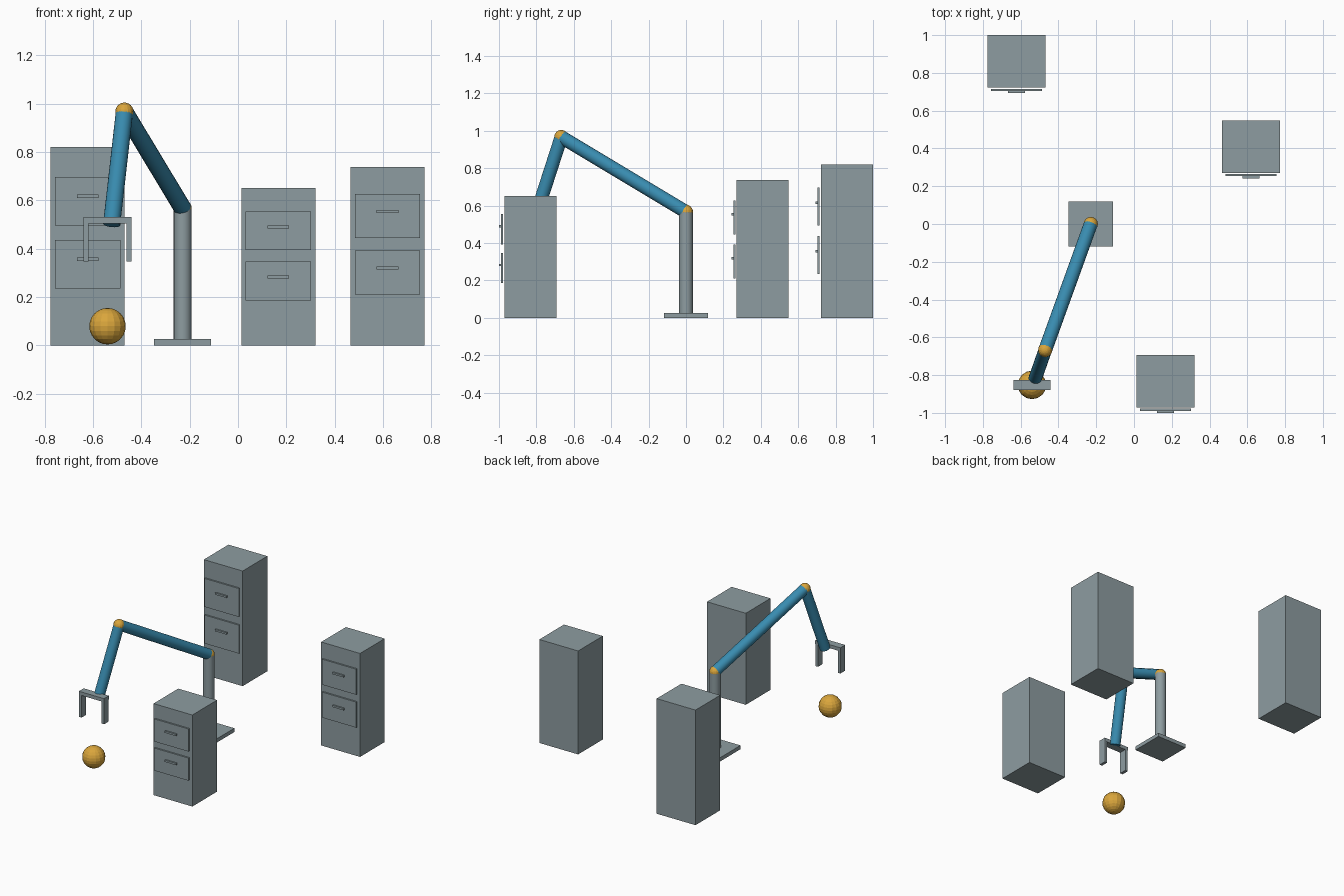
import bpy
from mathutils import Vector

if "Cube" in bpy.data.objects:
    bpy.data.objects.remove(bpy.data.objects["Cube"])


def material(name, rgb):
    m = bpy.data.materials.new(name)
    m.diffuse_color = (*rgb, 1.0)
    m.use_nodes = True
    m.node_tree.nodes["Principled BSDF"].inputs["Base Color"].default_value = m.diffuse_color
    return m


GREY = material("steel grey", (0.27, 0.335, 0.355))
BLUE = material("arm blue", (0.04, 0.26, 0.43))
GOLD = material("joint gold", (0.70, 0.38, 0.045))


def finish(name, mat, smooth=False):
    ob = bpy.context.object
    ob.name = name
    ob.data.materials.append(mat)
    if smooth:
        bpy.ops.object.shade_smooth_by_angle()
    return ob


def box(name, lo, hi, mat=GREY):
    lo, hi = Vector(lo), Vector(hi)
    bpy.ops.mesh.primitive_cube_add(size=1, location=(lo + hi) / 2)
    bpy.context.object.scale = hi - lo
    bpy.ops.object.transform_apply(location=False, rotation=False)
    return finish(name, mat)


def tube(name, a, b, r, mat):
    a, b = Vector(a), Vector(b)
    bpy.ops.mesh.primitive_cylinder_add(vertices=20, radius=r, depth=(b - a).length,
                                        location=(a + b) / 2)
    ob = finish(name, mat, True)
    ob.rotation_mode = 'QUATERNION'
    ob.rotation_quaternion = (b - a).to_track_quat('Z', 'Y')
    return ob


def ball(name, c, r):
    bpy.ops.mesh.primitive_uv_sphere_add(segments=16, ring_count=12, radius=r, location=c)
    return finish(name, GOLD)


# Filing cabinets: centre x, front y, height
for side, x, y, h in (("left", -0.622, 0.722, 0.82),
                      ("middle", 0.167, -0.971, 0.652),
                      ("right", 0.619, 0.271, 0.737)):
    box(f"{side}_cabinet", (x - 0.153, y, 0), (x + 0.153, y + 0.278, h))
    for level, f in (("upper", 0.727), ("lower", 0.409)):
        z, hz, hh = f * h, (f + 0.025) * h, 0.1235 * h
        # drawer front sits just proud of the cabinet, with a bar handle
        box(f"{side}_{level}_drawer", (x - 0.135, y - 0.018, z - hh), (x + 0.135, y - 0.007, z + hh))
        box(f"{side}_{level}_handle", (x - 0.045, y - 0.029, hz - 0.0065),
            (x + 0.045, y - 0.018, hz + 0.0065))

# Robot arm
BX = -0.229
shoulder = (BX, 0, 0.567)
elbow = (-0.470, -0.667, 0.967)
wrist = (-0.523, -0.818, 0.50)
box("base_plate", (BX - 0.118, -0.118, 0), (BX + 0.118, 0.118, 0.027))
tube("column", (BX, 0, 0.027), shoulder, 0.037, GREY)
tube("upper_arm", shoulder, elbow, 0.0365, BLUE)
tube("forearm", elbow, wrist, 0.0355, BLUE)
ball("shoulder_joint", shoulder, 0.0375)
ball("elbow_joint", elbow, 0.0375)

# Gripper: crossbar and two fingers
GX, GY = -0.54, -0.852
box("gripper_bar", (GX - 0.099, GY - 0.027, 0.505), (GX + 0.099, GY + 0.027, 0.53))
for name, s in (("left_finger", -1), ("right_finger", 1)):
    xs = sorted((GX + s * 0.078, GX + s * 0.099))
    box(name, (xs[0], GY - 0.026, 0.347), (xs[1], GY + 0.026, 0.505))

# Ball under the gripper
ball("target_ball", (GX, GY, 0.079), 0.0755)
